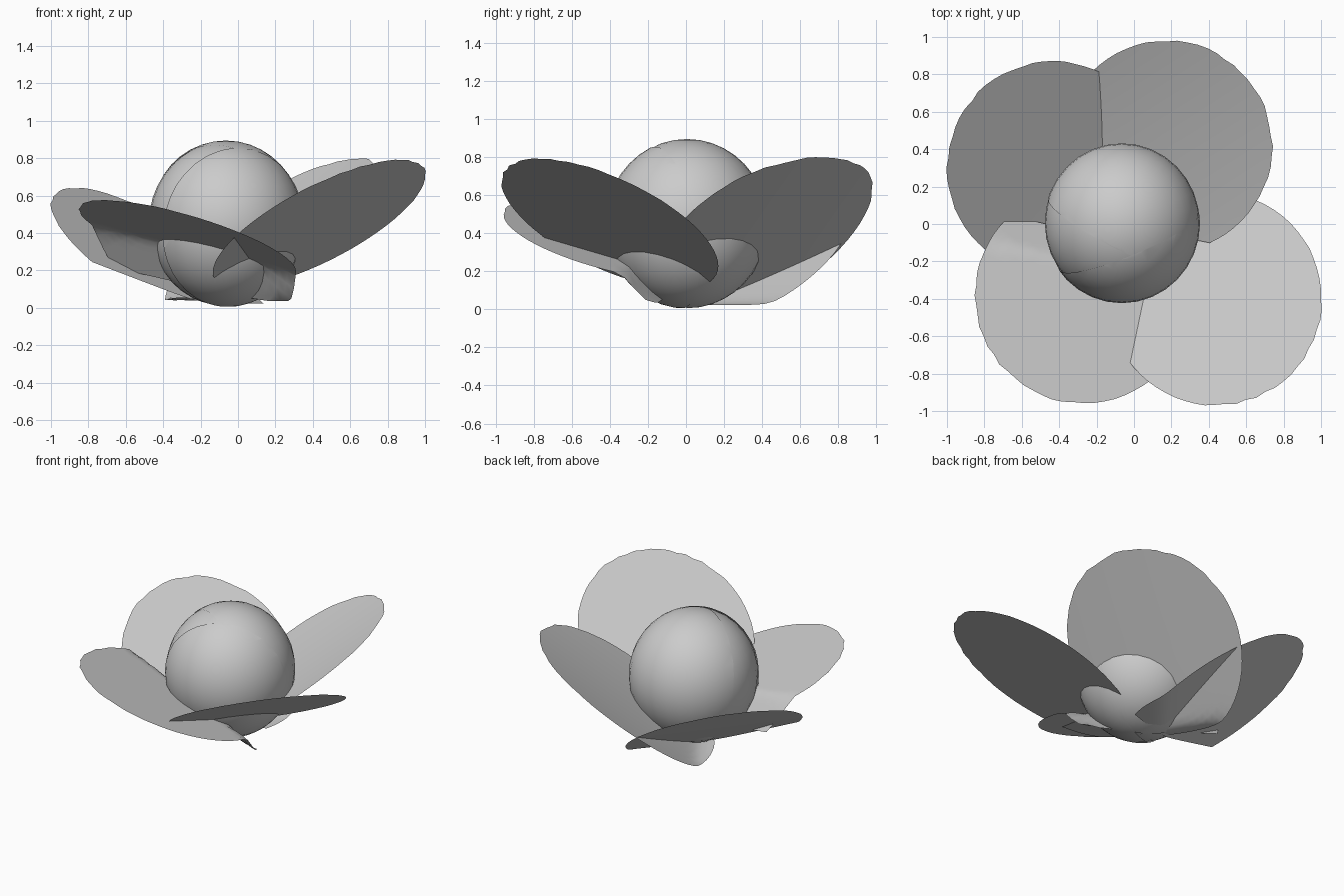
import bpy, bmesh, math, random
from mathutils import Vector

if "Cube" in bpy.data.objects:
    bpy.data.objects.remove(bpy.data.objects["Cube"])

random.seed(4)


def finish(name, bm):
    me = bpy.data.meshes.new(name)
    bm.to_mesh(me)
    bm.free()
    ob = bpy.data.objects.new(name, me)
    bpy.context.collection.objects.link(ob)
    for p in me.polygons:
        p.use_smooth = True
    return ob


# Open petal: a rounded, ragged-edged disc on a tilted plane that cups round the bud base
def petal(name, cx, cy, r, a, b, c, trim=None, cup=0, droop=0, segs=64, rings=14):
    bm = bmesh.new()
    up = Vector((b, c)).normalized()
    if trim:
        co, no = Vector(trim[0]), Vector(trim[1]).normalized()

    def vert(x, y):
        behind = max(0, -(up.x * x + up.y * y))
        floor = 0.02 + 0.9 * behind ** 2
        side = up.x * (y - cy) - up.y * (x - cx)
        z = a + b * x + c * y + cup * side ** 2
        if droop:  # inner edge folds down under its neighbour
            z -= droop * max(0, (Vector((x, y, 0)) - co).dot(no) + 0.16)
        h = z - floor
        return bm.verts.new((x, y, floor + 0.5 * (h + math.sqrt(h * h + 0.0008))))

    centre = vert(cx, cy)
    rim = []
    for i in range(segs):
        t = math.tau * i / segs
        outward = math.cos(t) * up.x + math.sin(t) * up.y
        rim.append(r + random.uniform(-0.008, 0.005) * max(outward, 0))
    prev = None
    for k in range(1, rings + 1):
        f = k / rings
        ring = []
        for i in range(segs):
            t = math.tau * i / segs
            rad = (rim[i] if k == rings else r) * f
            ring.append(vert(cx + rad * math.cos(t), cy + rad * math.sin(t)))
        for i in range(segs):
            j = (i + 1) % segs
            if prev:
                bm.faces.new((prev[i], ring[i], ring[j], prev[j]))
            else:
                bm.faces.new((centre, ring[i], ring[j]))
        prev = ring
    if trim:  # straight inner edge beside the bud
        bmesh.ops.bisect_plane(bm, geom=bm.verts[:] + bm.edges[:] + bm.faces[:],
                               plane_co=co, plane_no=no, clear_outer=True)
    return finish(name, bm)


# Four open petals: centre, radius, then height plane a + b*x + c*y
petal("petal_back_left", -0.43, 0.30, 0.57, -0.105, -0.53, 0.43,
      ((-0.78, -0.15, 0), (0.2, -0.6, 0)))
petal("petal_back_right", 0.175, 0.415, 0.565, 0.095, 0.63, 0.41,
      ((0.55, -0.13, 0), (-0.2, -1, 0)), cup=0.12)
petal("petal_front_right", 0.435, -0.40, 0.57, 0.095, 0.455, -0.39)
petal("petal_front_left", -0.27, -0.38, 0.58, 0.195, -0.285, -0.235,
      ((-0.73, 0.06, 0), (0.23, 1, 0)), droop=1.0)


# Closed bud: a core ball wrapped in thin overlapping shells
def ball(name, scale, cut=None):
    bm = bmesh.new()
    bmesh.ops.create_uvsphere(bm, u_segments=32, v_segments=20, radius=1)
    if cut:
        n = Vector(cut[0]).normalized()
        bmesh.ops.bisect_plane(bm, geom=bm.verts[:] + bm.edges[:] + bm.faces[:],
                               plane_co=n * cut[1], plane_no=n, clear_inner=True)
    for v in bm.verts:
        v.co = Vector((-0.065 + v.co.x * 0.412 * scale,
                       0.005 + v.co.y * 0.422 * scale,
                       0.45 + v.co.z * 0.44 * scale))
    return finish(name, bm)


ball("bud_core", 0.985)
ball("bud_shell_left", 1.0, ((-1, -0.3, 0.1), -0.1))
ball("bud_shell_back", 1.01, ((0.5, 1, 0.2), -0.15))
ball("bud_shell_front", 1.015, ((0.4, -1, -0.2), 0.25))
